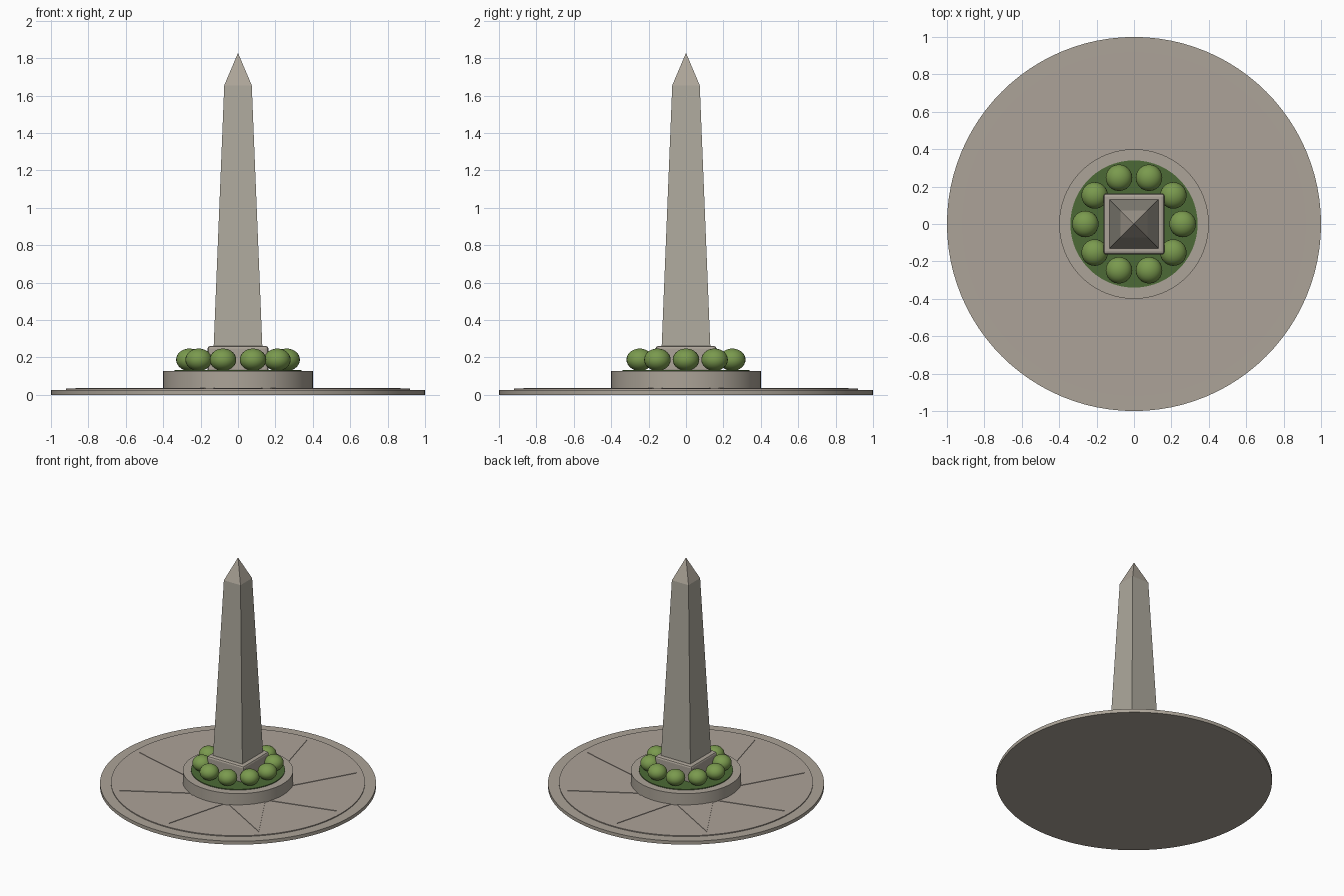
import bpy
import bmesh
from math import cos, sin, pi, radians

cube = bpy.data.objects.get("Cube")
if cube:
    bpy.data.objects.remove(cube, do_unlink=True)


def material(name, rgb):
    """Flat material from display (sRGB 0-255) values, stored as linear."""
    lin = [((c / 255 + 0.055) / 1.055) ** 2.4 for c in rgb]
    mat = bpy.data.materials.new(name)
    mat.use_nodes = True
    mat.diffuse_color = (*lin, 1)
    mat.node_tree.nodes["Principled BSDF"].inputs["Base Color"].default_value = (*lin, 1)
    return mat


STONE = material("warm grey stone", (172, 164, 152))
PAVING = material("pinkish paving", (172, 162, 152))
GRANITE = material("pale granite", (174, 169, 157))
SOIL = material("dark green planting", (76, 106, 54))
LEAF = material("leaf green", (122, 154, 78))


def finish(bm, name, mat):
    bmesh.ops.recalc_face_normals(bm, faces=bm.faces)
    mesh = bpy.data.meshes.new(name)
    bm.to_mesh(mesh)
    bm.free()
    mesh.materials.append(mat)
    obj = bpy.data.objects.new(name, mesh)
    bpy.context.collection.objects.link(obj)
    return obj


def smooth(obj):
    bpy.ops.object.select_all(action="DESELECT")
    obj.select_set(True)
    bpy.context.view_layer.objects.active = obj
    bpy.ops.object.shade_smooth_by_angle(angle=radians(35))


def prism(name, outline, z0, z1, mat):
    """Extrude a flat outline from z0 up to z1."""
    bm = bmesh.new()
    face = bm.faces.new([bm.verts.new((x, y, z0)) for x, y in outline])
    top = bmesh.ops.extrude_face_region(bm, geom=[face])["geom"]
    verts = [v for v in top if isinstance(v, bmesh.types.BMVert)]
    bmesh.ops.translate(bm, verts=verts, vec=(0, 0, z1 - z0))
    return finish(bm, name, mat)


def ring(radii, count):
    """Points round the axis, cycling through the given radii."""
    return [(radii[i % len(radii)] * cos(2 * pi * i / count),
             radii[i % len(radii)] * sin(2 * pi * i / count)) for i in range(count)]


def disc(name, radius, z0, z1, mat):
    smooth(prism(name, ring([radius], 96), z0, z1, mat))


# Round plaza with an eight-pointed star inlay
disc("plaza_base", 1.0, 0, 0.027, STONE)
disc("plaza_paving", 0.92, 0.027, 0.034, PAVING)
prism("star_inlay", ring([0.87, 0.37], 16), 0.034, 0.038, PAVING)

# Planter drum and its bed
disc("planter_drum", 0.4, 0.03, 0.128, STONE)
disc("planter_bed", 0.34, 0.12, 0.134, SOIL)

# Bevelled plinth
plinth = prism("plinth", [(-.163, -.163), (.163, -.163), (.163, .163), (-.163, .163)],
               0.12, 0.262, STONE)
bevel = plinth.modifiers.new("rounded edges", "BEVEL")
bevel.width = 0.015
bevel.segments = 2


# Tapered shaft and pointed cap
def frustum(name, r0, r1, z0, z1, mat):
    bm = bmesh.new()
    rings = [[bm.verts.new((sx * r, sy * r, z)) for sx, sy in
              ((-1, -1), (1, -1), (1, 1), (-1, 1))] for r, z in ((r0, z0), (r1, z1))]
    for i in range(4):
        j = (i + 1) % 4
        bm.faces.new((rings[0][i], rings[0][j], rings[1][j], rings[1][i]))
    for loop in rings:
        bm.faces.new(loop)
    bmesh.ops.remove_doubles(bm, verts=bm.verts, dist=0.0001)
    return finish(bm, name, mat)


frustum("obelisk_shaft", 0.13, 0.0735, 0.26, 1.655, GRANITE)
frustum("obelisk_cap", 0.0735, 0.0002, 1.655, 1.828, STONE)

# Ring of clipped bushes
for i, (x, y) in enumerate(ring([0.26], 10)):
    bm = bmesh.new()
    bmesh.ops.create_uvsphere(bm, u_segments=24, v_segments=14, radius=0.071)
    bmesh.ops.scale(bm, verts=bm.verts, vec=(1, 1, 0.84))
    bmesh.ops.translate(bm, verts=bm.verts, vec=(x, y, 0.188))
    bush = finish(bm, f"bush_{i + 1}", LEAF)
    smooth(bush)
